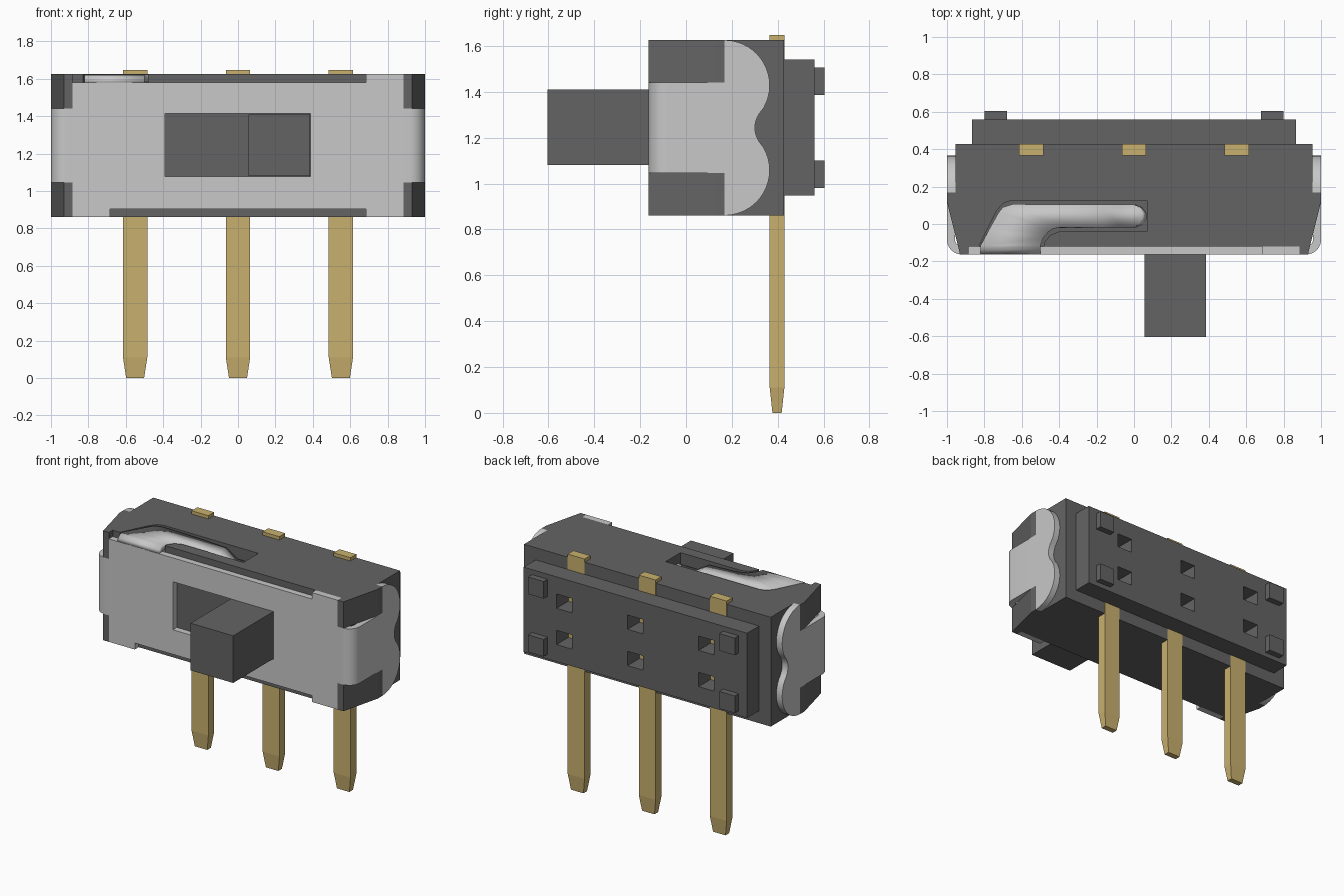
import bpy, bmesh, math
from mathutils import Vector

if "Cube" in bpy.data.objects:
    bpy.data.objects.remove(bpy.data.objects["Cube"])


def material(name, rgb):
    m = bpy.data.materials.new(name)
    m.diffuse_color = (*rgb, 1)
    m.use_nodes = True
    m.node_tree.nodes["Principled BSDF"].inputs["Base Color"].default_value = m.diffuse_color
    return m


DARK = material("dark_plastic", (0.127, 0.127, 0.127))
METAL = material("light_metal", (0.578, 0.578, 0.578))
GOLD = material("gold_pin", (0.578, 0.434, 0.156))


def finish(name, bm, mat, smooth=False):
    bmesh.ops.recalc_face_normals(bm, faces=bm.faces)
    me = bpy.data.meshes.new(name)
    bm.to_mesh(me)
    bm.free()
    ob = bpy.data.objects.new(name, me)
    bpy.context.collection.objects.link(ob)
    me.materials.append(mat)
    if smooth:
        bpy.ops.object.select_all(action='DESELECT')
        ob.select_set(True)
        bpy.context.view_layer.objects.active = ob
        bpy.ops.object.shade_smooth_by_angle(angle=math.radians(35))
    return ob


def prism(name, pts, axis, lo, hi, mat, smooth=False):
    """Extrude a 2D outline along an axis."""
    place = {'x': lambda a, b, h: (h, a, b),
             'y': lambda a, b, h: (a, h, b),
             'z': lambda a, b, h: (a, b, h)}[axis]
    bm = bmesh.new()
    face = bm.faces.new([bm.verts.new(place(a, b, lo)) for a, b in pts])
    ext = bmesh.ops.extrude_face_region(bm, geom=[face])
    move = Vector(place(0, 0, hi - lo))
    bmesh.ops.translate(bm, vec=move, verts=[v for v in ext['geom'] if isinstance(v, bmesh.types.BMVert)])
    return finish(name, bm, mat, smooth)


def box(name, x0, x1, y0, y1, z0, z1, mat):
    return prism(name, [(x0, y0), (x1, y0), (x1, y1), (x0, y1)], 'z', z0, z1, mat)


def cut(ob, cutter):
    mod = ob.modifiers.new("cut", 'BOOLEAN')
    mod.operation = 'DIFFERENCE'
    mod.solver = 'EXACT'
    mod.object = cutter
    bpy.context.view_layer.objects.active = ob
    bpy.ops.object.modifier_apply(modifier=mod.name)
    bpy.data.objects.remove(cutter)


def mirrored(half):
    return half + [(-x, y) for x, y in reversed(half)]


FRONT, INNER, BACK = -0.163, -0.12, 0.427
Z0, Z1, ZC = 0.86, 1.625, 1.243

# Housing: wide slabs with tapered ears above and below a narrower middle
wide = mirrored([(0.885, INNER), (0.885, FRONT), (0.93, FRONT), (1.0, 0.12),
                 (1.0, 0.168), (0.955, 0.168), (0.955, BACK)])
narrow = mirrored([(0.9, INNER), (0.955, -0.05), (0.955, BACK)])
prism("housing_bottom", wide, 'z', Z0, 1.045, DARK)
prism("housing_middle", narrow, 'z', 1.045, 1.44, DARK)
top = prism("housing_top", wide, 'z', 1.44, Z1, DARK)

# Slot in the top for the spring arm
slot = [(-0.83, -0.2), (-0.83, -0.12), (-0.735, 0.07), (-0.70, 0.11), (-0.66, 0.125),
        (0.07, 0.125), (0.07, -0.04), (-0.4, -0.04), (-0.45, -0.06), (-0.48, -0.1), (-0.485, -0.2)]
cut(top, prism("slot_cutter", slot, 'z', 1.50, 1.8, DARK))

# Back block with six test holes and four feet
base = box("back_block", -0.865, 0.865, BACK, 0.56, 0.947, 1.54, DARK)
for x in (-0.55, 0, 0.55):
    for z in (ZC - 0.127, ZC + 0.127):
        cut(base, box("hole_cutter", x - 0.06, x + 0.06, 0.40, 0.7, z - 0.05, z + 0.05, DARK))
for s in (-1, 1):
    for z in (1.04, 1.445):
        box("back_foot", s * 0.74 - 0.06, s * 0.74 + 0.06, 0.555, 0.603, z - 0.06, z + 0.06, DARK)

# Slider knob
box("slider", 0.055, 0.385, -0.603, INNER, 1.08, 1.41, DARK)

# Metal front plate with the slider window
outline = [(-0.885, Z0), (-0.685, Z0), (-0.685, 0.905), (0.685, 0.905), (0.685, Z0), (0.885, Z0),
           (0.885, Z1), (0.685, Z1), (0.685, 1.58), (-0.885, 1.58)]
# left end of the plate also stops at the housing ear
plate = prism("front_plate", outline, 'y', FRONT, INNER, METAL)
cut(plate, box("window_cutter", -0.39, 0.388, -0.3, 0, 1.077, 1.413, METAL))

# Side straps bending round the ends, and their two-lobed ends
def arc(cx, cy, r, a0, a1, n):
    return [(cx + r * math.cos(math.radians(a0 + (a1 - a0) * i / n)),
             cy + r * math.sin(math.radians(a0 + (a1 - a0) * i / n))) for i in range(n + 1)]


bend = ([(0.885, FRONT)] + arc(0.92, -0.083, 0.08, -90, 0, 10) + [(1.0, 0.168), (0.957, 0.168)]
        + arc(0.92, -0.083, 0.037, 0, -90, 10) + [(0.885, INNER)])
upper = [(0.168, Z1)] + arc(0.168, 1.428, 0.197, 88, -30, 16)
upper += [(0.318, 1.303), (0.305, 1.275), (0.301, 1.255)]
lobes = upper + [(y, 2 * ZC - z) for y, z in reversed(upper)]
for s in (-1, 1):
    prism("side_strap", [(s * x, y) for x, y in bend], 'z', 1.045, 1.44, METAL, True)
    prism("side_lobes", lobes, 'x', s * 0.955, s * 1.0, METAL, True)

# Spring arm: stations of outer (x, y), inner (x, y), height
stations = [(-0.82, -0.142, -0.5, -0.142, 1.575), (-0.82, -0.138, -0.5, -0.138, 1.592),
            (-0.82, -0.128, -0.5, -0.128, 1.601), (-0.82, -0.112, -0.5, -0.112, 1.604),
            (-0.775, -0.03, -0.485, -0.075, 1.604), (-0.725, 0.06, -0.455, -0.04, 1.604),
            (-0.70, 0.09, -0.43, -0.025, 1.604), (-0.65, 0.105, -0.4, -0.02, 1.603),
            (-0.35, 0.105, -0.35, -0.02, 1.598), (-0.17, 0.105, -0.17, -0.02, 1.59),
            (-0.08, 0.105, -0.08, -0.02, 1.535), (0.0, 0.105, 0.0, -0.02, 1.535),
            (0.035, 0.088, 0.035, -0.003, 1.55), (0.055, 0.058, 0.055, 0.027, 1.565)]
bm = bmesh.new()
rows = [(bm.verts.new((a, b, z)), bm.verts.new((c, d, z))) for a, b, c, d, z in stations]
for p, q in zip(rows, rows[1:]):
    bm.faces.new((p[0], p[1], q[1], q[0]))
arm = finish("spring_arm", bm, METAL, True)
sol = arm.modifiers.new("thickness", 'SOLIDIFY')
sol.thickness, sol.offset = 0.04, 0

# Three contact pins with tapered tips
for x in (-0.55, 0, 0.55):
    bm = bmesh.new()
    loops = []
    for w, d, z in ((0.048, 0.02, 0), (0.065, 0.032, 0.11), (0.065, 0.032, 1.648)):
        loops.append([bm.verts.new((x + i * w, 0.397 + j * d, z))
                      for i, j in ((-1, -1), (1, -1), (1, 1), (-1, 1))])
    for lo, hi in zip(loops, loops[1:]):
        for k in range(4):
            bm.faces.new((lo[k], lo[(k + 1) % 4], hi[(k + 1) % 4], hi[k]))
    bm.faces.new(loops[0])
    bm.faces.new(loops[-1])
    finish("contact_pin", bm, GOLD)
